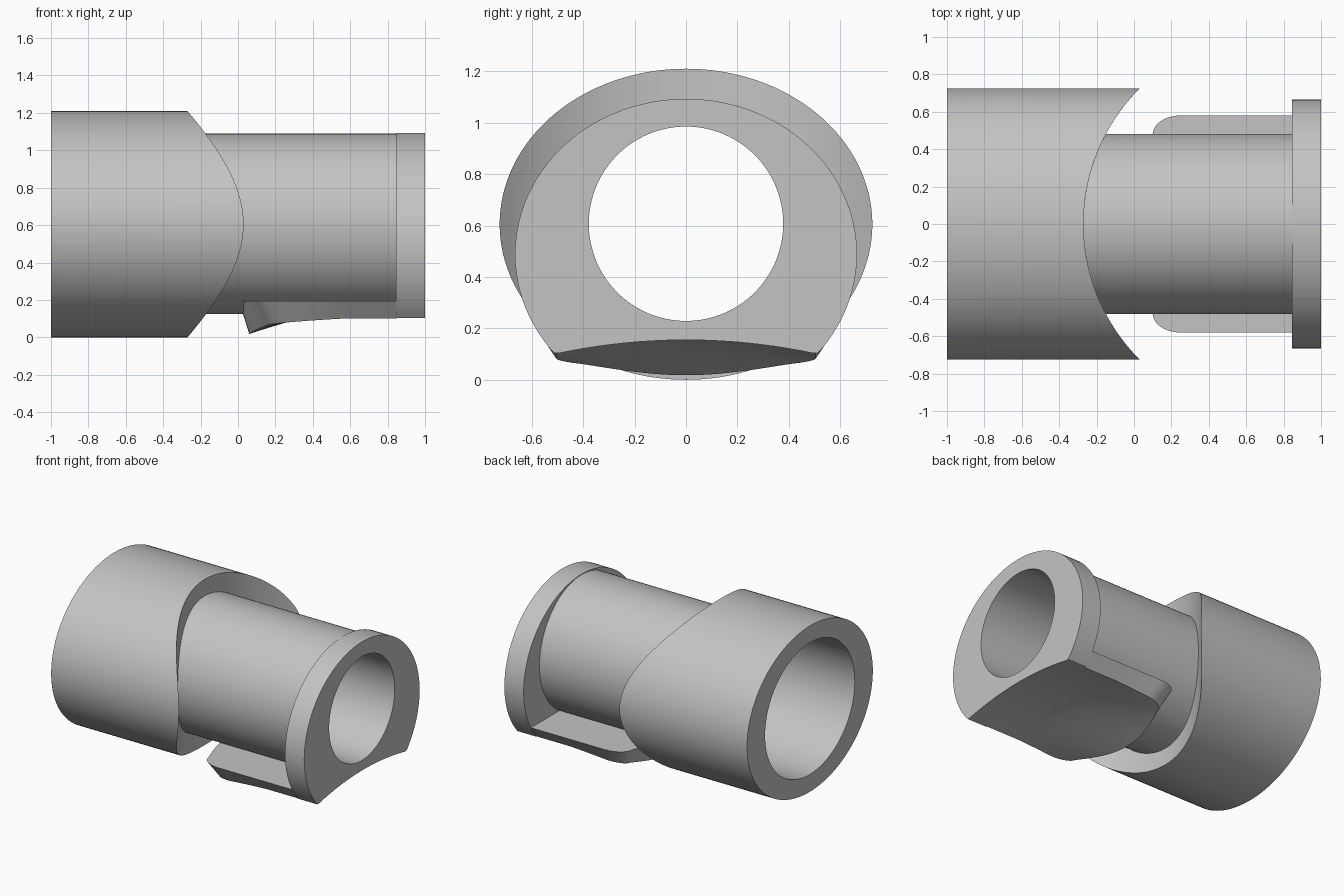
import bpy, bmesh, math

if "Cube" in bpy.data.objects:
    bpy.data.objects.remove(bpy.data.objects["Cube"], do_unlink=True)

SEGS = 128
AXIS_Z = 0.607
BORE = 0.378
TUBE = 0.482

grey = bpy.data.materials.new("plain grey")
grey.use_nodes = True
colour = (0.55, 0.55, 0.55, 1)
grey.diffuse_color = colour
grey.node_tree.nodes["Principled BSDF"].inputs["Base Color"].default_value = colour


def loft(name, rings, wrap_rings):
    """Skin closed rings; either join last ring to first or cap both ends."""
    bm = bmesh.new()
    rows = [[bm.verts.new(p) for p in ring] for ring in rings]
    n = len(rows[0])
    pairs = list(zip(rows, rows[1:]))
    if wrap_rings:
        pairs.append((rows[-1], rows[0]))
    else:
        bm.faces.new(rows[0])
        bm.faces.new(rows[-1])
    for a, b in pairs:
        for i in range(n):
            j = (i + 1) % n
            bm.faces.new((a[i], a[j], b[j], b[i]))
    bmesh.ops.recalc_face_normals(bm, faces=bm.faces)
    mesh = bpy.data.meshes.new(name)
    bm.to_mesh(mesh)
    bm.free()
    mesh.materials.append(grey)
    obj = bpy.data.objects.new(name, mesh)
    bpy.context.collection.objects.link(obj)
    bpy.ops.object.select_all(action="DESELECT")
    obj.select_set(True)
    bpy.context.view_layer.objects.active = obj
    bpy.ops.object.shade_smooth_by_angle(angle=math.radians(30))
    return obj


def underside(x, y):
    """Height of the hollow underside, flaring down toward the tongue tip."""
    flare = min(1, max(0, (0.6 - x) / 0.54)) ** 1.3
    hollow = 0.155 - 0.21 * y * y
    lip = 0.018 + 0.17 * y * y
    return hollow + (lip - hollow) * flare


def saddle(y):
    """Concave sleeve end, a vertical cylinder surface."""
    return 0.756 - math.sqrt(1.026 ** 2 - y * y)


def ring(x, ry, rz, zc=AXIS_Z, trim=None):
    pts = []
    for i in range(SEGS):
        a = 2 * math.pi * i / SEGS
        y, z = ry * math.cos(a), zc + rz * math.sin(a)
        px = saddle(y) if x is None else x
        if trim is not None:
            z = max(z, underside(px, y) + trim)
        pts.append((px, y, z))
    return pts


# Oval sleeve, saddle-cut end, and round tube with a stepped bore
body = [ring(-1, 0.725, 0.605, 0.605)]
for k in range(9):
    f = k / 8
    body.append(ring(None, 0.725 + (TUBE - 0.725) * f, 0.605 + (TUBE - 0.605) * f, 0.605 + 0.002 * f))
for k in range(25):
    body.append(ring(0.02 + 0.83 * k / 24, TUBE, TUBE, trim=0.004))
body += [ring(0.85, BORE, BORE), ring(-0.3, BORE, BORE),
         ring(-0.32, 0.517, 0.48), ring(-1, 0.517, 0.48)]
loft("sleeve_and_tube", body, True)

# Oval end flange with hollowed bottom
loft("end_flange", [ring(0.845, 0.665, 0.605, 0.488, 0), ring(1, 0.665, 0.605, 0.488, 0),
                    ring(1, BORE, BORE), ring(0.845, BORE, BORE)], True)


# Flared tongue below the tube, with a rounded tip
def tip(y):
    y = abs(y)
    if y < 0.48:
        return 0.005 + 0.41 * y * y
    return 0.1 + 0.15 * (1 - math.sqrt(max(0, 1 - ((y - 0.48) / 0.1) ** 2)))


COLS, ROWS = 48, 24
tongue = []
for k in range(ROWS + 1):
    t = k / ROWS
    top, bottom = [], []
    for c in range(COLS + 1):
        v = math.sin(math.pi * (c / COLS - 0.5))
        x = tip(0.58 * v) * (1 - t) + 0.85 * t
        top.append((x, 0.58 * v, 0.195))
        xb, yb = x + 0.055 * (1 - t), 0.505 * v
        bottom.append((xb, yb, underside(xb, yb)))
    # a middle line on the tip gives its slightly hollow slope
    tongue.append(top + bottom[::-1])

bm_rows = tongue
bm = bmesh.new()
rows = [[bm.verts.new(p) for p in r] for r in bm_rows]
count = len(rows[0])
for a, b in zip(rows, rows[1:]):
    for i in range(count):
        j = (i + 1) % count
        bm.faces.new((a[i], a[j], b[j], b[i]))
for row in (rows[0], rows[-1]):
    for i in range(COLS):
        bm.faces.new((row[i], row[i + 1], row[count - 2 - i], row[count - 1 - i]))
bmesh.ops.recalc_face_normals(bm, faces=bm.faces)
mesh = bpy.data.meshes.new("tongue")
bm.to_mesh(mesh)
bm.free()
mesh.materials.append(grey)
tongue_obj = bpy.data.objects.new("tongue", mesh)
bpy.context.collection.objects.link(tongue_obj)
bpy.ops.object.select_all(action="DESELECT")
tongue_obj.select_set(True)
bpy.context.view_layer.objects.active = tongue_obj
bpy.ops.object.shade_smooth_by_angle(angle=math.radians(30))
